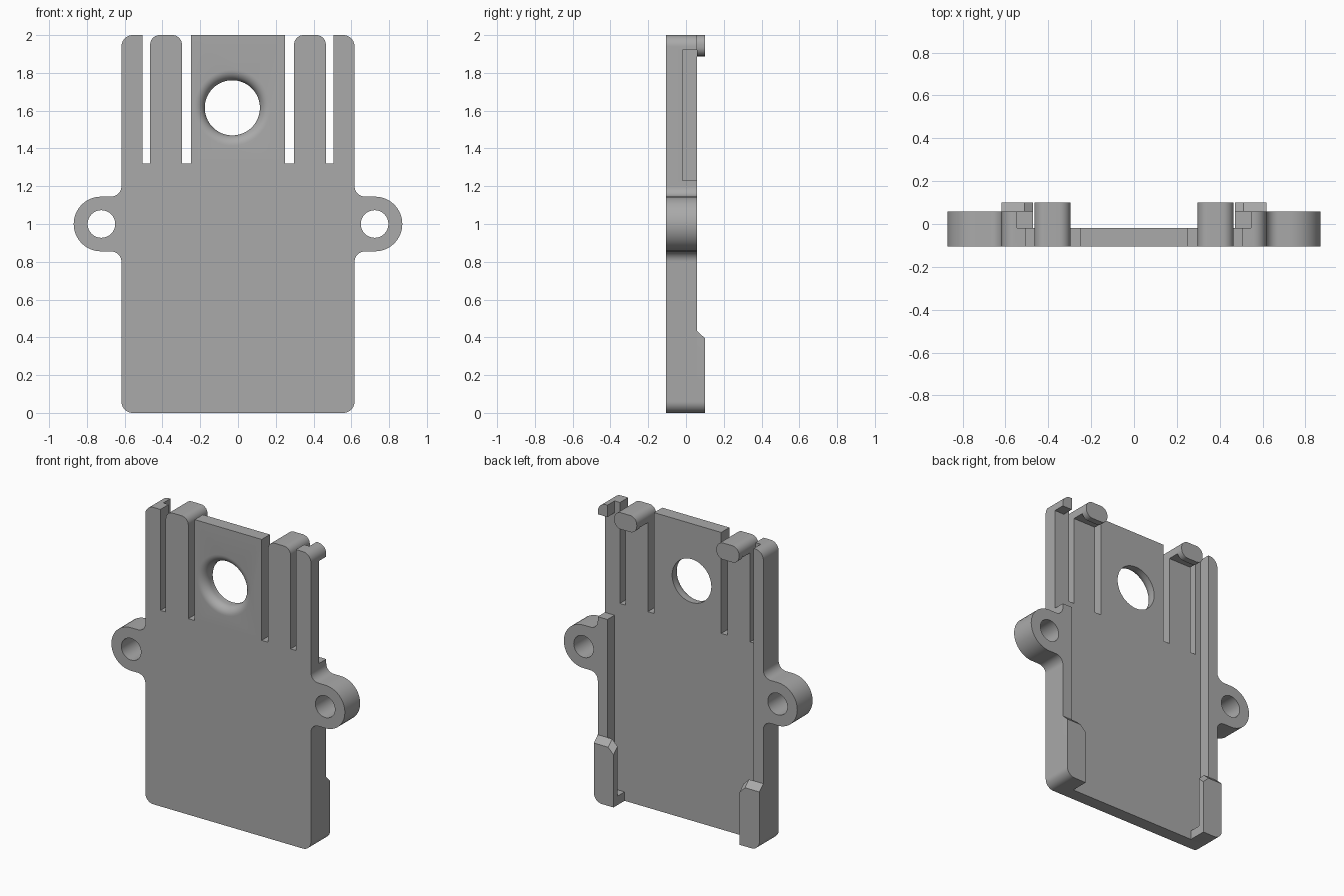
import bpy, bmesh, math
from mathutils import Vector

cube = bpy.data.objects.get("Cube")
if cube:
    bpy.data.objects.remove(cube, do_unlink=True)

grey = bpy.data.materials.new("plain_grey")
grey.use_nodes = True
grey.diffuse_color = (0.4, 0.4, 0.4, 1)
grey.node_tree.nodes["Principled BSDF"].inputs["Base Color"].default_value = (0.4, 0.4, 0.4, 1)

FRONT, FLOOR, RAIL, LIP = -0.105, -0.018, 0.058, 0.1   # depth levels
HALF = 0.617                                            # half body width
INNER = 0.545                                           # inner side of rails


def rounded(corners, steps=10):
    """Outline from right-angled corners (x, z, radius)."""
    out = []
    for i, (x, z, r) in enumerate(corners):
        p = Vector((x, z))
        if r == 0:
            out.append(p)
            continue
        u = (Vector(corners[i - 1][:2]) - p).normalized()
        v = (Vector(corners[(i + 1) % len(corners)][:2]) - p).normalized()
        c = p + (u + v) * r
        for k in range(steps + 1):
            t = math.pi / 2 * k / steps
            out.append(c - v * r * math.cos(t) - u * r * math.sin(t))
    return out


def box(x0, x1, z0, z1):
    return [Vector(p) for p in ((x0, z0), (x1, z0), (x1, z1), (x0, z1))]


def circle(x, z, r, n=64):
    return [Vector((x + r * math.cos(2 * math.pi * k / n), z + r * math.sin(2 * math.pi * k / n)))
            for k in range(n)]


def loft(name, layers):
    """Solid through (outline, y) layers running front to back."""
    bm = bmesh.new()
    rings = [[bm.verts.new((p.x, y, p.y)) for p in loop] for loop, y in layers]
    n = len(rings[0])
    for a, b in zip(rings, rings[1:]):
        for i in range(n):
            j = (i + 1) % n
            if (a[i].co - a[j].co).length > 1e-6:
                bm.faces.new((a[i], a[j], b[j], b[i]))
    bm.faces.new(rings[0])
    bm.faces.new(rings[-1])
    bmesh.ops.remove_doubles(bm, verts=bm.verts, dist=1e-5)
    bmesh.ops.recalc_face_normals(bm, faces=bm.faces)
    mesh = bpy.data.meshes.new(name)
    bm.to_mesh(mesh)
    bm.free()
    mesh.materials.append(grey)
    ob = bpy.data.objects.new(name, mesh)
    bpy.context.collection.objects.link(ob)
    return ob


def activate(ob):
    bpy.ops.object.select_all(action='DESELECT')
    ob.select_set(True)
    bpy.context.view_layer.objects.active = ob


def cut(ob, cutter):
    mod = ob.modifiers.new("cut", 'BOOLEAN')
    mod.operation = 'DIFFERENCE'
    mod.solver = 'EXACT'
    mod.object = cutter
    activate(ob)
    bpy.ops.object.modifier_apply(modifier=mod.name)
    bpy.data.objects.remove(cutter, do_unlink=True)


# Body outline with mounting ears and the comb of slots along the top
half = [(HALF, 0, 0.06), (HALF, 0.855, 0.055), (0.87, 0.855, 0.145), (0.87, 1.145, 0.145),
        (HALF, 1.145, 0.055), (HALF, 2, 0.06), (0.505, 2, 0), (0.505, 1.32, 0),
        (0.465, 1.32, 0), (0.465, 2, 0.05), (0.297, 2, 0.05), (0.297, 1.32, 0),
        (0.25, 1.32, 0), (0.25, 2, 0)]
outline = rounded(half + [(-x, z, r) for x, z, r in reversed(half)])
body = loft("body_plate", [(outline, FRONT), (outline, RAIL)])

# Channel between the side rails, and the gap in the left rail
for name, shape in (("channel_cutter", box(-INNER, INNER, -0.1, 2.1)),
                    ("rail_gap_cutter", box(0.52, 0.7, 1.23, 1.92))):
    cut(body, loft(name, [(shape, FLOOR), (shape, 0.2)]))

# Screw holes in the ears
for s in (-1, 1):
    hole = circle(s * 0.723, 1, 0.073)
    cut(body, loft("ear_hole_cutter", [(hole, -0.2), (hole, 0.2)]))

# Round window with a flared front rim
R, FLARE = 0.146, 0.055
layers = [(circle(-0.03, 1.615, R + FLARE), -0.2)]
for k in range(9):
    t = math.pi / 2 * k / 8
    layers.append((circle(-0.03, 1.615, R + FLARE * (1 - math.sin(t))),
                   FRONT + FLARE * (1 - math.cos(t))))
layers.append((circle(-0.03, 1.615, R), 0.2))
cut(body, loft("window_cutter", layers))
parts = [body]

for side, s in (("left", 1), ("right", -1)):
    # Retaining lip at the bottom of the rail, with a sloped top
    lip = [Vector((s * p.x, p.y)) for p in
           rounded([(0.47, 0, 0), (HALF, 0, 0.06), (HALF, 0.435, 0)])]
    lip += [Vector((s * 0.51, 0.435)), Vector((s * 0.47, 0.395))]
    back = [Vector((p.x, p.y - 0.04 if p.y > 0.2 else p.y)) for p in lip]
    parts.append(loft(side + "_lip", [(lip, RAIL), (back, LIP)]))

    # End stop below the lip
    stop = box(s * 0.47, s * 0.55, 0, 0.06)
    parts.append(loft(side + "_end_stop", [(stop, FLOOR), (stop, RAIL)]))

    # Snap hook: arm and rounded catch
    arm = rounded([(s * 0.297, 1.92, 0), (s * 0.465, 1.92, 0),
                   (s * 0.465, 2, 0.05), (s * 0.297, 2, 0.05)])
    parts.append(loft(side + "_hook_arm", [(arm, FLOOR), (arm, RAIL)]))
    catch = rounded([(s * 0.297, 1.888, 0.05), (s * 0.465, 1.888, 0.05),
                     (s * 0.465, 2, 0.05), (s * 0.297, 2, 0.05)])
    parts.append(loft(side + "_hook_catch", [(catch, RAIL), (catch, LIP)]))

for ob in parts:
    activate(ob)
    bpy.ops.object.shade_smooth_by_angle(angle=math.radians(30))
